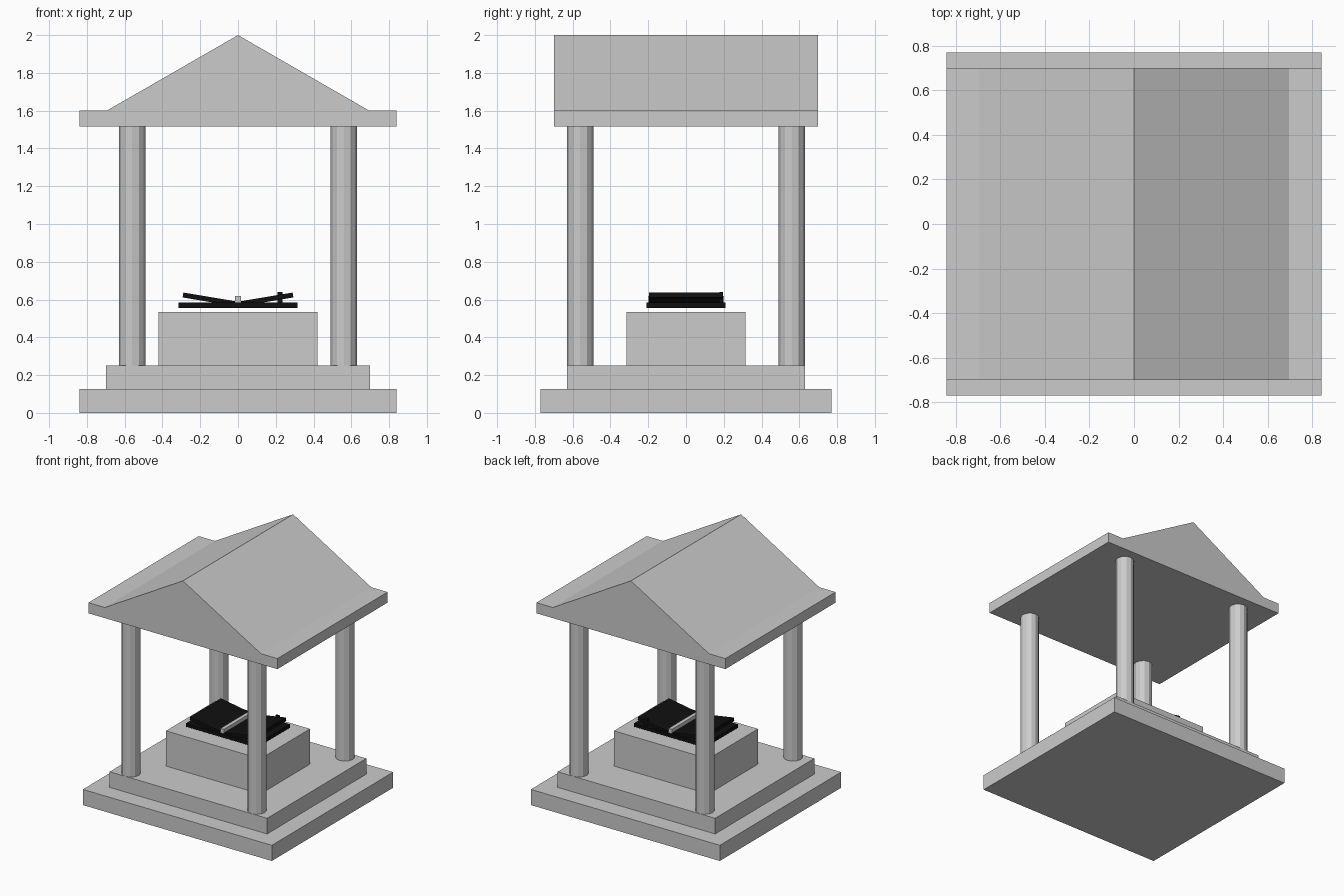
import bpy, bmesh
from math import radians

if "Cube" in bpy.data.objects:
    bpy.data.objects.remove(bpy.data.objects["Cube"])


def box(name, x, y, z0, z1, cx=0, cy=0, tilt=0, mat=None):
    """Box with half sizes x, y, between heights z0 and z1."""
    bpy.ops.mesh.primitive_cube_add(size=2, location=(cx, cy, (z0 + z1) / 2),
                                    rotation=(0, tilt, 0))
    ob = bpy.context.object
    ob.name = name
    ob.scale = (x, y, (z1 - z0) / 2)
    if mat:
        ob.data.materials.append(mat)
    return ob


black = bpy.data.materials.new("black")
black.diffuse_color = (0.005, 0.005, 0.005, 1)
black.use_nodes = True
black.node_tree.nodes["Principled BSDF"].inputs["Base Color"].default_value = black.diffuse_color

# Stepped base and central pedestal
box("lower_step", 0.84, 0.77, 0, 0.126)
box("upper_step", 0.70, 0.63, 0.126, 0.252)
box("pedestal", 0.42, 0.315, 0.252, 0.535)

# Four corner columns
for sx, xname in ((-1, "left"), (1, "right")):
    for sy, yname in ((-1, "front"), (1, "back")):
        bpy.ops.mesh.primitive_cylinder_add(
            vertices=12, radius=0.07, depth=1.515 - 0.252,
            location=(sx * 0.56, sy * 0.56, (1.515 + 0.252) / 2))
        bpy.context.object.name = f"{yname}_{xname}_column"

# Gabled roof with eaves slab, extruded from one profile
profile = [(-0.84, 1.515), (0.84, 1.515), (0.84, 1.6), (0.695, 1.6),
           (0, 2.0), (-0.695, 1.6), (-0.84, 1.6)]
bm = bmesh.new()
face = bm.faces.new([bm.verts.new((x, -0.7, z)) for x, z in profile])
ext = bmesh.ops.extrude_face_region(bm, geom=[face], use_keep_orig=True)
bmesh.ops.translate(bm, vec=(0, 1.4, 0),
                    verts=[v for v in ext["geom"] if isinstance(v, bmesh.types.BMVert)])
bmesh.ops.recalc_face_normals(bm, faces=bm.faces)
mesh = bpy.data.meshes.new("roof")
bm.to_mesh(mesh)
bm.free()
bpy.context.collection.objects.link(bpy.data.objects.new("roof", mesh))

# Open book: cover, two tilted page blocks, spine and a small tab
box("book_cover", 0.315, 0.21, 0.556, 0.584, mat=black)
for s, side in ((-1, "left"), (1, "right")):
    box(f"{side}_pages", 0.146, 0.195, 0.587, 0.613, cx=s * 0.147,
        tilt=-s * radians(9.5), mat=black)
box("book_spine", 0.015, 0.2, 0.575, 0.62)
box("bookmark_tab", 0.014, 0.009, 0.585, 0.64, cx=0.222, cy=0.186, mat=black)
